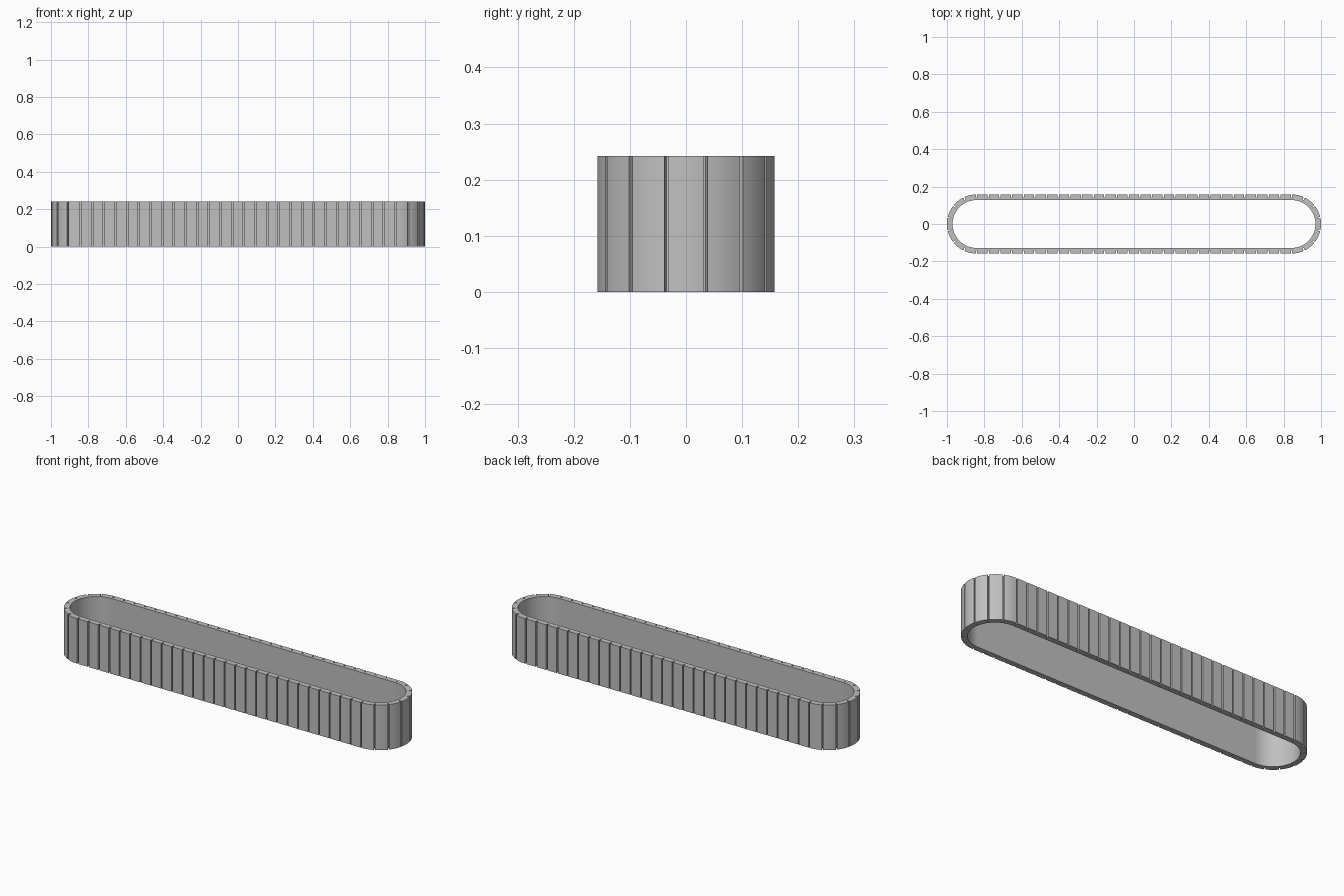
import bpy, bmesh
from math import pi, sin, cos

if "Cube" in bpy.data.objects:
    bpy.data.objects.remove(bpy.data.objects["Cube"], do_unlink=True)

HEIGHT = 0.242
OUTER, GROOVE_FLOOR, INNER = 0.158, 0.143, 0.128   # radii of the rounded ends
HALF = 1 - OUTER                                   # half length of the straight run
GAP = 0.007                                        # groove width
STRAIGHT_PADS, END_PADS, END_STEPS = 27, 7, 6

grey = bpy.data.materials.new("belt grey")
grey.use_nodes = True
grey.diffuse_color = (0.53, 0.53, 0.53, 1)
grey.node_tree.nodes["Principled BSDF"].inputs["Base Color"].default_value = grey.diffuse_color


def place(s, radius):
    """Point on the front run and right end at path length s."""
    run = min(s, 2 * HALF)
    angle = -pi / 2 + max(s - 2 * HALF, 0) / OUTER
    return -HALF + run + radius * cos(angle), radius * sin(angle)


# Stations along half the loop: (path length, whether a raised pad follows)
half_loop = []
joints = [2 * HALF * k / STRAIGHT_PADS for k in range(STRAIGHT_PADS)]
joints += [2 * HALF + pi * OUTER * k / END_PADS for k in range(END_PADS + 1)]
for k, (start, end) in enumerate(zip(joints, joints[1:])):
    steps = 1 if k < STRAIGHT_PADS else END_STEPS
    a, b = start + GAP / 2, end - GAP / 2
    for i in range(steps + 1):
        half_loop.append((a + (b - a) * i / steps, i < steps))

# Rings of points at every station; the second half is the first turned around
bm = bmesh.new()
stations = []
for turn in (1, -1):
    for s, raised in half_loop:
        verts = {}
        for radius in (INNER, GROOVE_FLOOR, OUTER):
            x, y = place(s, radius)
            verts[radius] = [bm.verts.new((turn * x, turn * y, z)) for z in (0, HEIGHT)]
        stations.append((verts, raised))


def wall(p, q, radius):
    bm.faces.new((p[radius][0], q[radius][0], q[radius][1], p[radius][1]))


def rims(p, q, r1, r2):
    for level in (0, 1):
        bm.faces.new((p[r1][level], p[r2][level], q[r2][level], q[r1][level]))


# Continuous band with raised pads between the grooves
for i, (p, raised) in enumerate(stations):
    q = stations[(i + 1) % len(stations)][0]
    wall(p, q, INNER)
    rims(p, q, INNER, GROOVE_FLOOR)
    if raised:
        wall(p, q, OUTER)
        rims(p, q, GROOVE_FLOOR, OUTER)
    else:
        wall(p, q, GROOVE_FLOOR)
    if raised != stations[i - 1][1]:
        bm.faces.new((p[GROOVE_FLOOR][0], p[OUTER][0], p[OUTER][1], p[GROOVE_FLOOR][1]))

bmesh.ops.recalc_face_normals(bm, faces=bm.faces)
mesh = bpy.data.meshes.new("track_belt")
bm.to_mesh(mesh)
bm.free()
mesh.materials.append(grey)
belt = bpy.data.objects.new("track_belt", mesh)
bpy.context.collection.objects.link(belt)

bpy.ops.object.select_all(action="DESELECT")
belt.select_set(True)
bpy.context.view_layer.objects.active = belt
bpy.ops.object.shade_smooth_by_angle(angle=pi / 6)
